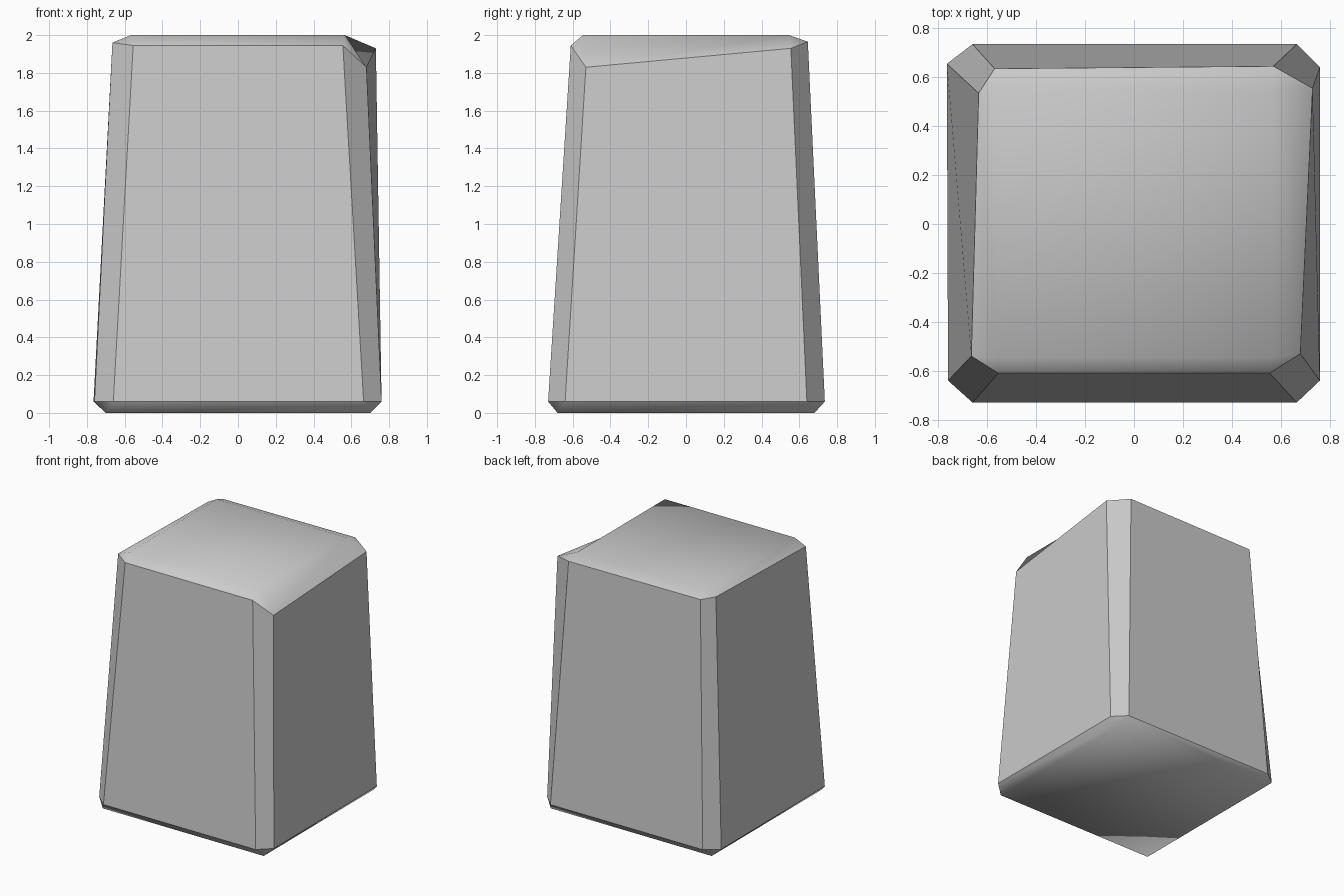
import bpy, bmesh

cube = bpy.data.objects.get("Cube")
if cube:
    bpy.data.objects.remove(cube)

# Stone grey
mat = bpy.data.materials.new("stone grey")
mat.use_nodes = True
GREY = (0.6, 0.6, 0.6, 1)
mat.diffuse_color = GREY
mat.node_tree.nodes["Principled BSDF"].inputs["Base Color"].default_value = GREY

# Rings run anticlockwise from the front edge; corners are chamfered
lower_rim = [(x, y, 0.06) for x, y in (
    (-0.66, -0.73), (0.665, -0.73), (0.76, -0.64), (0.76, 0.64),
    (0.665, 0.735), (-0.66, 0.735), (-0.765, 0.655), (-0.76, -0.64))]
upper_rim = [
    (-0.555, -0.61, 1.945), (0.555, -0.61, 1.945),
    (0.68, -0.53, 1.83), (0.73, 0.555, 1.93),
    (0.57, 0.645, 1.965), (-0.57, 0.635, 1.965),
    (-0.635, 0.535, 1.965), (-0.665, -0.54, 1.96)]


def rectangle(x, y, z):
    return [(-x, -y, z), (x, -y, z), (x, y, z), (-x, y, z)]


bm = bmesh.new()


def add_ring(points):
    return [bm.verts.new(p) for p in points]


base, low, high, top = map(add_ring, (
    rectangle(0.7, 0.68, 0), lower_rim, upper_rim, rectangle(0.565, 0.545, 2)))

# Tapered walls and corner chamfers
for i in range(8):
    j = (i + 1) % 8
    bm.faces.new((low[i], low[j], high[j], high[i]))


# Cap: flat centre, sloping border strips and corner triangles
def add_cap(rim, inner):
    bm.faces.new(inner)
    for k in range(4):
        n = (k + 1) % 4
        a, b, c = rim[2 * k], rim[2 * k + 1], rim[(2 * k + 2) % 8]
        bm.faces.new((a, b, inner[n], inner[k]))
        bm.faces.new((b, c, inner[n]))


add_cap(high, top)
add_cap(low, base)
bmesh.ops.recalc_face_normals(bm, faces=bm.faces)

# Soft caps, crisp walls
inner_verts = set(base + top)
for face in bm.faces:
    face.smooth = True
for edge in bm.edges:
    edge.smooth = any(v in inner_verts for v in edge.verts)

mesh = bpy.data.meshes.new("stone_block")
bm.to_mesh(mesh)
bm.free()
mesh.materials.append(mat)
block = bpy.data.objects.new("stone_block", mesh)
bpy.context.collection.objects.link(block)
